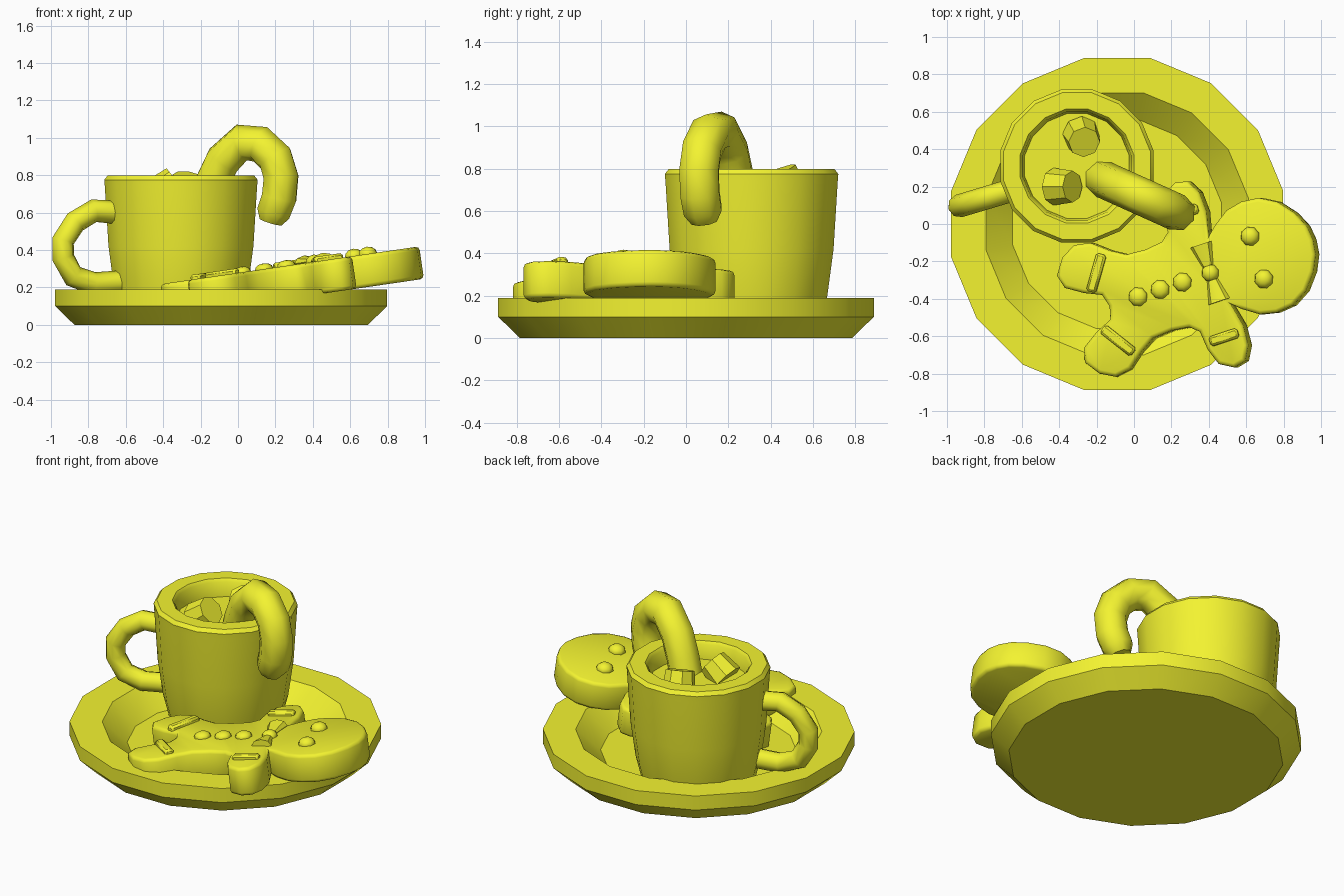
import bpy, bmesh, math
from mathutils import Matrix, Vector

if "Cube" in bpy.data.objects:
    bpy.data.objects.remove(bpy.data.objects["Cube"])

mat = bpy.data.materials.new("yellow")
mat.diffuse_color = (0.9, 0.9, 0.03, 1)
mat.use_nodes = True
mat.node_tree.nodes["Principled BSDF"].inputs["Base Color"].default_value = mat.diffuse_color


def finish(ob, angle=40):
    ob.data.materials.append(mat)
    bpy.ops.object.select_all(action='DESELECT')
    ob.select_set(True)
    bpy.context.view_layer.objects.active = ob
    bpy.ops.object.shade_smooth_by_angle(angle=math.radians(angle))
    return ob


def from_bm(name, bm, matrix=Matrix(), angle=40):
    bmesh.ops.recalc_face_normals(bm, faces=bm.faces)
    me = bpy.data.meshes.new(name)
    bm.to_mesh(me)
    bm.free()
    ob = bpy.data.objects.new(name, me)
    bpy.context.collection.objects.link(ob)
    ob.matrix_world = matrix
    return finish(ob, angle)


def lathe(name, profile, centre, sides=16):
    """Turn (radius, z) points around z and close both ends with a face."""
    bm = bmesh.new()
    rings = []
    for r, z in profile:
        ring = []
        for i in range(sides):
            a = 2 * math.pi * (i + 0.5) / sides
            ring.append(bm.verts.new((r * math.cos(a), r * math.sin(a), z)))
        rings.append(ring)
    for a, b in zip(rings, rings[1:]):
        for i in range(sides):
            j = (i + 1) % sides
            bm.faces.new((a[i], a[j], b[j], b[i]))
    bm.faces.new(rings[0])
    bm.faces.new(rings[-1])
    return from_bm(name, bm, Matrix.Translation((*centre, 0)))


def tube(name, path, radius, y0, slope):
    """Sweep an octagon along (x, z, scale) points in a slanted upright plane."""
    cu = bpy.data.curves.new(name, 'CURVE')
    cu.dimensions = '3D'
    cu.bevel_depth = radius
    cu.bevel_resolution = 2
    cu.use_fill_caps = True
    sp = cu.splines.new('POLY')
    sp.points.add(len(path) - 1)
    for p, (x, z, s) in zip(sp.points, path):
        p.co = (x, y0 + slope * x, z, 1)
        p.radius = s
    ob = bpy.data.objects.new(name, cu)
    bpy.context.collection.objects.link(ob)
    bpy.ops.object.select_all(action='DESELECT')
    ob.select_set(True)
    bpy.context.view_layer.objects.active = ob
    bpy.ops.object.convert(target='MESH')
    return finish(bpy.context.view_layer.objects.active, 50)


# Saucer
lathe("saucer", [(0.80, 0), (0.905, 0.10), (0.905, 0.19), (0.715, 0.19), (0.57, 0.06)], (-0.09, 0))

# Cup with drink inside
CUP = (-0.305, 0.31)
lathe("cup", [(0.33, 0.06), (0.365, 0.2), (0.395, 0.42), (0.415, 0.74), (0.418, 0.775),
              (0.40, 0.798), (0.31, 0.798), (0.295, 0.78), (0.285, 0.69)], CUP)

# Cup handle
tube("cup_handle", [(-0.64, 0.60, 1), (-0.77, 0.61, 1), (-0.87, 0.55, 1), (-0.935, 0.45, 1),
                    (-0.935, 0.36, 1), (-0.88, 0.26, 1), (-0.77, 0.22, 1), (-0.61, 0.23, 1)],
     0.062, 0.377, 0.3)

# Hooked candy stick
tube("candy_stick", [(-0.22, 0.50, 1), (-0.14, 0.75, 1), (-0.08, 0.88, 1), (0.02, 0.975, 1),
                     (0.12, 0.965, 1), (0.20, 0.89, 1), (0.23, 0.79, 1), (0.22, 0.68, 1),
                     (0.19, 0.60, 0.97), (0.175, 0.55, 0.65)], 0.1, 0.165, -0.45)

# Marshmallows
for i, (x, y, z, tilt) in enumerate([(-0.275, 0.46, 0.73, (0.35, 0.15, 0)),
                                     (-0.38, 0.20, 0.73, (0, 0.9, 0.0))]):
    bm = bmesh.new()
    bmesh.ops.create_cone(bm, cap_ends=True, segments=8, radius1=0.1, radius2=0.085, depth=0.13)
    from mathutils import Euler
    from_bm(f"marshmallow_{i + 1}", bm,
            Matrix.Translation((x, y, z)) @ Euler(tilt).to_matrix().to_4x4())

# Cookie frame: lengthwise axis turned 18 degrees and resting on the saucer rim
COOKIE = (Matrix.Translation((0.165, -0.35, 0.125)) @ Matrix.Rotation(math.radians(-8.3), 4, 'Y')
          @ Matrix.Rotation(math.radians(18), 4, 'Z'))
THICK = 0.175

# Cookie figure: half outline from crotch to top of head, mirrored
half = [(-.29, 0), (-.31, -.07), (-.40, -.11), (-.49, -.168), (-.51, -.244), (-.453, -.326),
        (-.373, -.37), (-.285, -.355), (-.197, -.283), (-.118, -.235), (-.01, -.228),
        (.085, -.24), (.132, -.28), (.142, -.382), (.175, -.476), (.25, -.52), (.317, -.505),
        (.359, -.43), (.365, -.32), (.335, -.19), (.385, -.235), (.47, -.293), (.56, -.312),
        (.655, -.302), (.745, -.25), (.815, -.165), (.855, -.08), (.865, 0)]
outline = half + [(u, -v) for u, v in half[-2:0:-1]]
bm = bmesh.new()
base = bm.faces.new([bm.verts.new((u, v, 0)) for u, v in outline])
ext = bmesh.ops.extrude_face_region(bm, geom=[base], use_keep_orig=True)
bmesh.ops.translate(bm, vec=(0, 0, THICK),
                    verts=[g for g in ext["geom"] if isinstance(g, bmesh.types.BMVert)])
bmesh.ops.recalc_face_normals(bm, faces=bm.faces)
rim = [e for e in bm.edges if abs(e.verts[0].co.z - e.verts[1].co.z) < 1e-4]
bmesh.ops.bevel(bm, geom=rim, offset=0.045, segments=2, profile=0.5, affect='EDGES', clamp_overlap=True)
from_bm("cookie_figure", bm, COOKIE, 50)


def dot(name, u, v, r, flat):
    bm = bmesh.new()
    bmesh.ops.create_uvsphere(bm, u_segments=8, v_segments=6, radius=r)
    bmesh.ops.scale(bm, vec=(1, 1, flat), verts=bm.verts)
    from_bm(name, bm, COOKIE @ Matrix.Translation((u, v, THICK)), 60)


# Buttons, bow knot and eyes
for i in range(3):
    dot(f"button_{i + 1}", -0.126 + 0.126 * i, 0, 0.052, 0.6)
dot("bow_knot", 0.285, 0, 0.048, 0.8)

for side, s in (("left", 1), ("right", -1)):
    dot(f"eye_{side}", 0.55, s * 0.12, 0.052, 0.75)

    # Bow wing: cone widening outward from the knot
    bm = bmesh.new()
    bmesh.ops.create_cone(bm, cap_ends=True, segments=8, radius1=0.03, radius2=0.06, depth=0.12)
    bmesh.ops.scale(bm, vec=(1, 0.6, 1), verts=bm.verts)
    from_bm(f"bow_wing_{side}", bm, COOKIE @ Matrix.Translation((0.285, s * 0.10, THICK + 0.005))
            @ Matrix.Rotation(-s * math.pi / 2, 4, 'X'))

    # Icing cuffs on arm and leg
    for limb, u, v, ang, length in (("arm", 0.25, 0.35, 0, 0.16), ("leg", -0.30, 0.19, 56, 0.21)):
        bm = bmesh.new()
        bmesh.ops.create_cube(bm, size=1)
        bmesh.ops.scale(bm, vec=(length, 0.055, 0.05), verts=bm.verts)
        bmesh.ops.bevel(bm, geom=bm.edges[:], offset=0.012, segments=1, affect='EDGES')
        from_bm(f"{limb}_icing_{side}", bm, COOKIE @ Matrix.Translation((u, s * v, THICK))
                @ Matrix.Rotation(s * math.radians(ang), 4, 'Z'))
